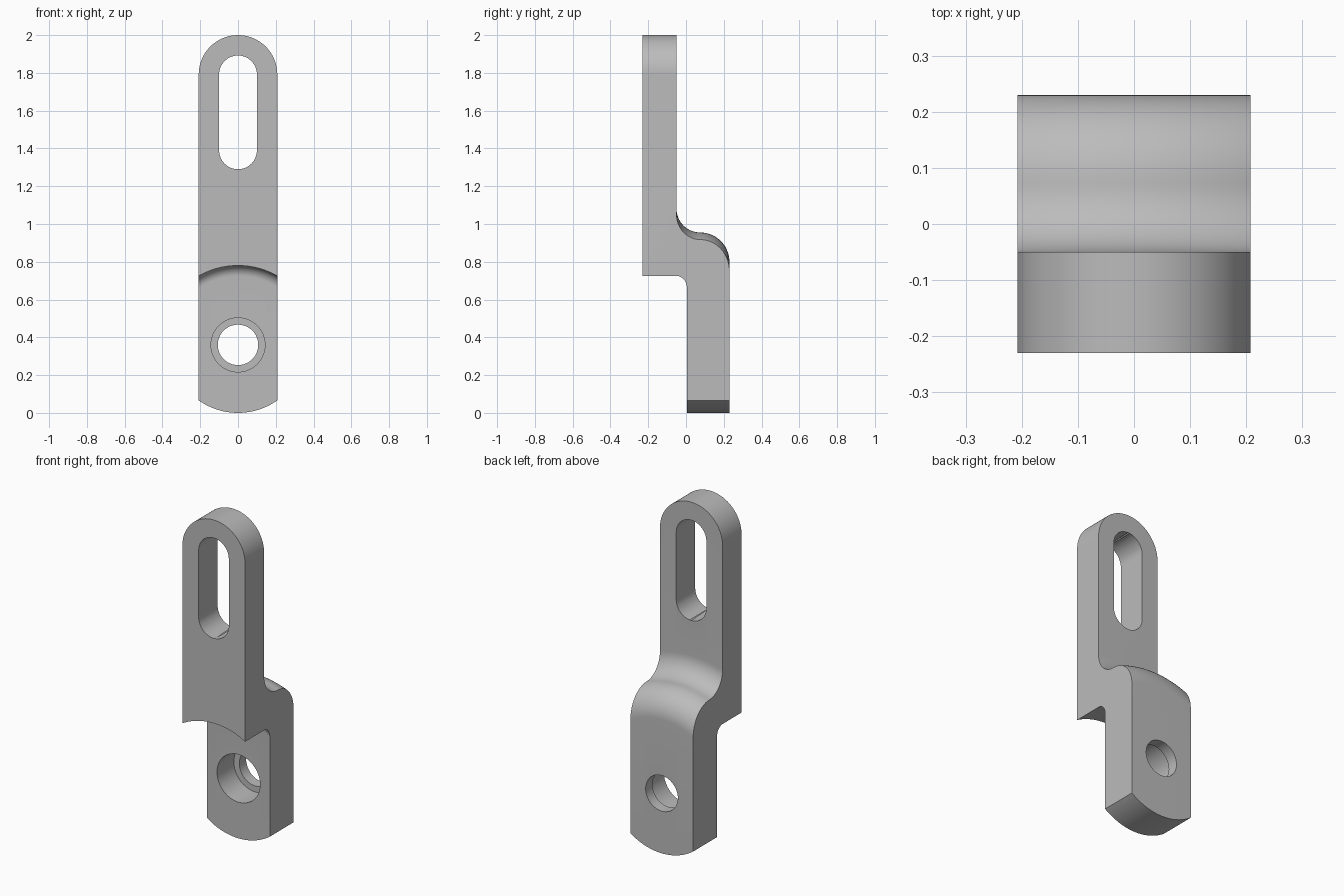
import bpy, bmesh, math

cube = bpy.data.objects.get("Cube")
if cube:
    bpy.data.objects.remove(cube, do_unlink=True)

HALF = 0.208            # half width of the bracket
FRONT, BACK = -0.23, 0.23
HOLE_Z = 0.36           # round step and foot share the hole's axis
SLOT_TOP, SLOT_LOW = 1.792, 1.39

steel = bpy.data.materials.new("plain grey metal")
steel.use_nodes = True
grey = (0.5, 0.5, 0.5, 1)
steel.diffuse_color = grey
steel.node_tree.nodes["Principled BSDF"].inputs["Base Color"].default_value = grey


def arc(cy, cr, radius, start, end, steps=14):
    """Points (y, distance from hole axis) along an arc, angles in degrees."""
    for i in range(steps + 1):
        a = math.radians(start + (end - start) * i / steps)
        yield cy + radius * math.cos(a), cr + radius * math.sin(a)


def make_object(name, bm):
    bmesh.ops.recalc_face_normals(bm, faces=bm.faces)
    mesh = bpy.data.meshes.new(name)
    bm.to_mesh(mesh)
    bm.free()
    obj = bpy.data.objects.new(name, mesh)
    bpy.context.collection.objects.link(obj)
    mesh.materials.append(steel)
    return obj


def prism(name, outline, y0, y1):
    """Extrude an (x, z) outline along y."""
    bm = bmesh.new()
    rings = [[bm.verts.new((x, y, z)) for x, z in outline] for y in (y0, y1)]
    n = len(outline)
    for ring in rings:
        bm.faces.new(ring)
    for i in range(n):
        j = (i + 1) % n
        bm.faces.new((rings[0][i], rings[0][j], rings[1][j], rings[1][i]))
    return make_object(name, bm)


def capsule(radius, low, high, steps=32):
    """Round outline, stretched between two centre heights."""
    pts = []
    for centre, first in ((high, 0), (low, math.pi)):
        for i in range(steps + 1):
            a = first + math.pi * i / steps
            pts.append((radius * math.cos(a), centre + radius * math.sin(a)))
    if low == high:     # a plain circle has no straight sides
        del pts[steps], pts[-1]
    return pts


# Turned step profiles: under the front step, and over the rear shoulder
under_step = [(FRONT, 0.42)] + list(arc(-0.05, 0.365, 0.055, 90, 0))
shoulder = list(arc(0.075, 0.44, 0.155, 0, 90))
shoulder += list(arc(0.075, 0.72, 0.125, 270, 180))[1:]


def section(x):
    """Closed side profile of the bracket at one x."""
    def turned(points):
        return [(y, HOLE_Z + math.sqrt(r * r - x * x)) for y, r in points]
    foot = HOLE_Z - math.sqrt(HOLE_Z ** 2 - x * x)
    top = SLOT_TOP + math.sqrt(max(HALF ** 2 - x * x, 0))
    return (turned(under_step) + [(0.005, foot), (BACK, foot)]
            + turned(shoulder) + [(-0.05, top), (FRONT, top)])


# Bracket body lofted across its width
bm = bmesh.new()
COLS = 48
rings = []
for i in range(COLS + 1):
    x = -HALF * math.cos(math.pi * i / COLS)
    rings.append([bm.verts.new((x, y, z)) for y, z in section(x)])
for a, b in zip(rings, rings[1:]):
    for i in range(len(a)):
        j = (i + 1) % len(a)
        bm.faces.new((a[i], a[j], b[j], b[i]))
bm.faces.new(rings[0])
bm.faces.new(rings[-1])
# Merge the flat strips into single faces
bmesh.ops.dissolve_limit(bm, angle_limit=math.radians(0.1),
                         verts=bm.verts, edges=bm.edges)
body = make_object("offset_bracket", bm)

# Slot, through hole and front counterbore
cutters = [
    prism("slot_cutter", capsule(0.1, SLOT_LOW, SLOT_TOP), -0.4, 0.1),
    prism("hole_cutter", capsule(0.107, HOLE_Z, HOLE_Z), -0.1, 0.4),
    prism("counterbore_cutter", capsule(0.143, HOLE_Z, HOLE_Z), -0.1, 0.165),
]
bpy.context.view_layer.objects.active = body
for cutter in cutters:
    cutter.hide_render = True
    mod = body.modifiers.new("cut", "BOOLEAN")
    mod.operation = "DIFFERENCE"
    mod.solver = "EXACT"
    mod.object = cutter
    bpy.ops.object.modifier_apply(modifier=mod.name)
    bpy.data.objects.remove(cutter, do_unlink=True)

bpy.ops.object.select_all(action="DESELECT")
body.select_set(True)
bpy.ops.object.shade_smooth_by_angle(angle=math.radians(30))
